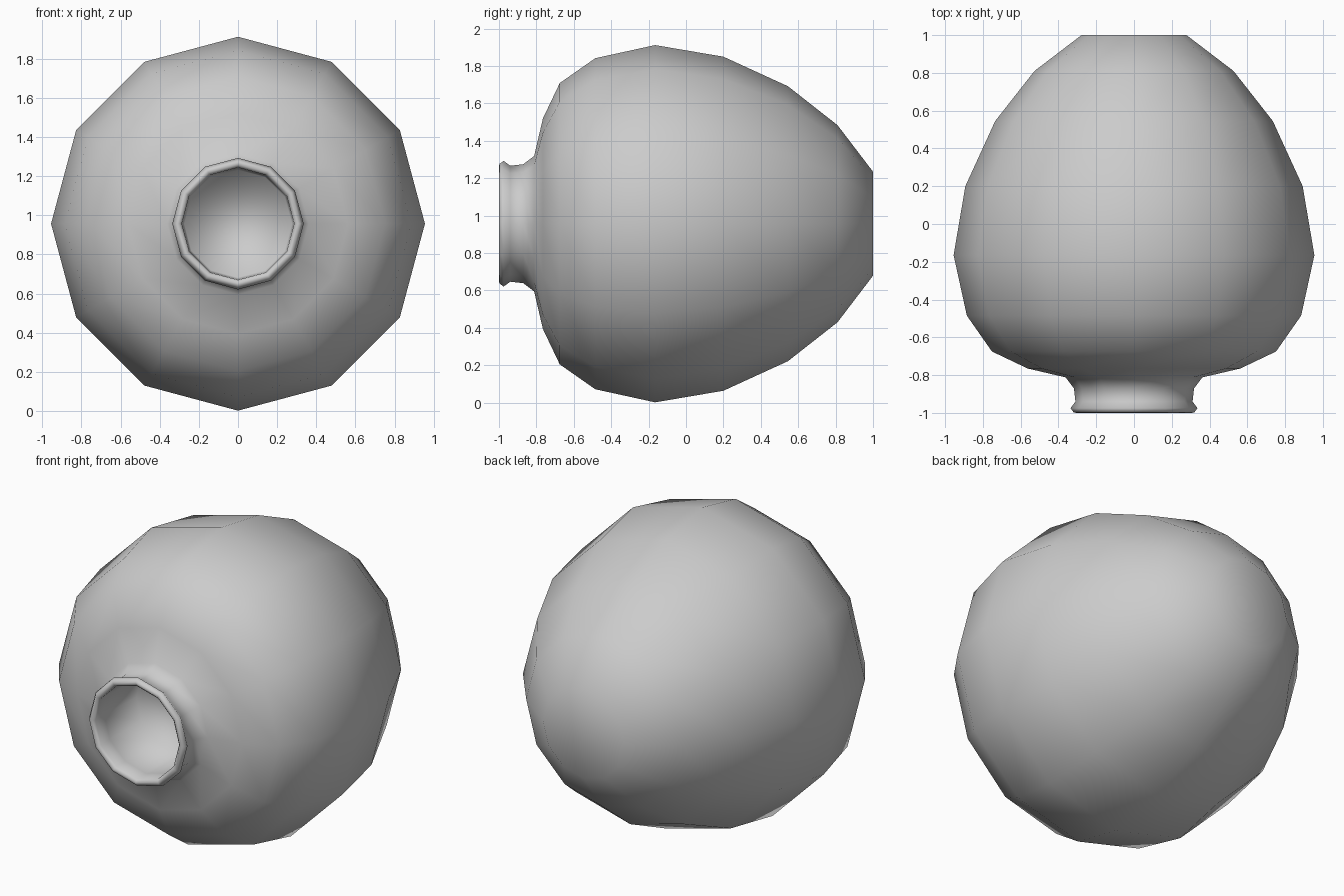
import bpy, bmesh, math

if "Cube" in bpy.data.objects:
    bpy.data.objects.remove(bpy.data.objects["Cube"])

SIDES = 12
CZ = 0.957  # height of the vase axis

# Profile as (y, radius): base, belly, shoulder, neck, rolled lip, inner cavity
PROFILE = [
    (1.00, 0.278), (0.81, 0.527), (0.545, 0.735), (0.20, 0.893),
    (-0.165, 0.955), (-0.485, 0.885), (-0.675, 0.752), (-0.765, 0.563),
    (-0.812, 0.362), (-0.87, 0.318), (-0.94, 0.310),
    (-0.975, 0.336), (-0.998, 0.319), (-1.00, 0.303), (-0.985, 0.287),
    (-0.90, 0.285), (-0.60, 0.275),
]


def lathe(name, profile):
    """Revolve a profile about the y axis, closing both ends."""
    bm = bmesh.new()
    rings = []
    for y, r in profile:
        ring = []
        for i in range(SIDES):
            a = 2 * math.pi * i / SIDES
            ring.append(bm.verts.new((r * math.cos(a), y, CZ + r * math.sin(a))))
        rings.append(ring)
    for a, b in zip(rings, rings[1:]):
        for i in range(SIDES):
            j = (i + 1) % SIDES
            bm.faces.new((a[i], a[j], b[j], b[i]))
    bm.faces.new(rings[0])
    bm.faces.new(rings[-1])
    bmesh.ops.recalc_face_normals(bm, faces=bm.faces)
    for f in bm.faces:
        f.smooth = True
    mesh = bpy.data.meshes.new(name)
    bm.to_mesh(mesh)
    bm.free()
    obj = bpy.data.objects.new(name, mesh)
    bpy.context.collection.objects.link(obj)
    return obj


# Vase lying on its side, mouth to the front
lathe("vase", PROFILE)
